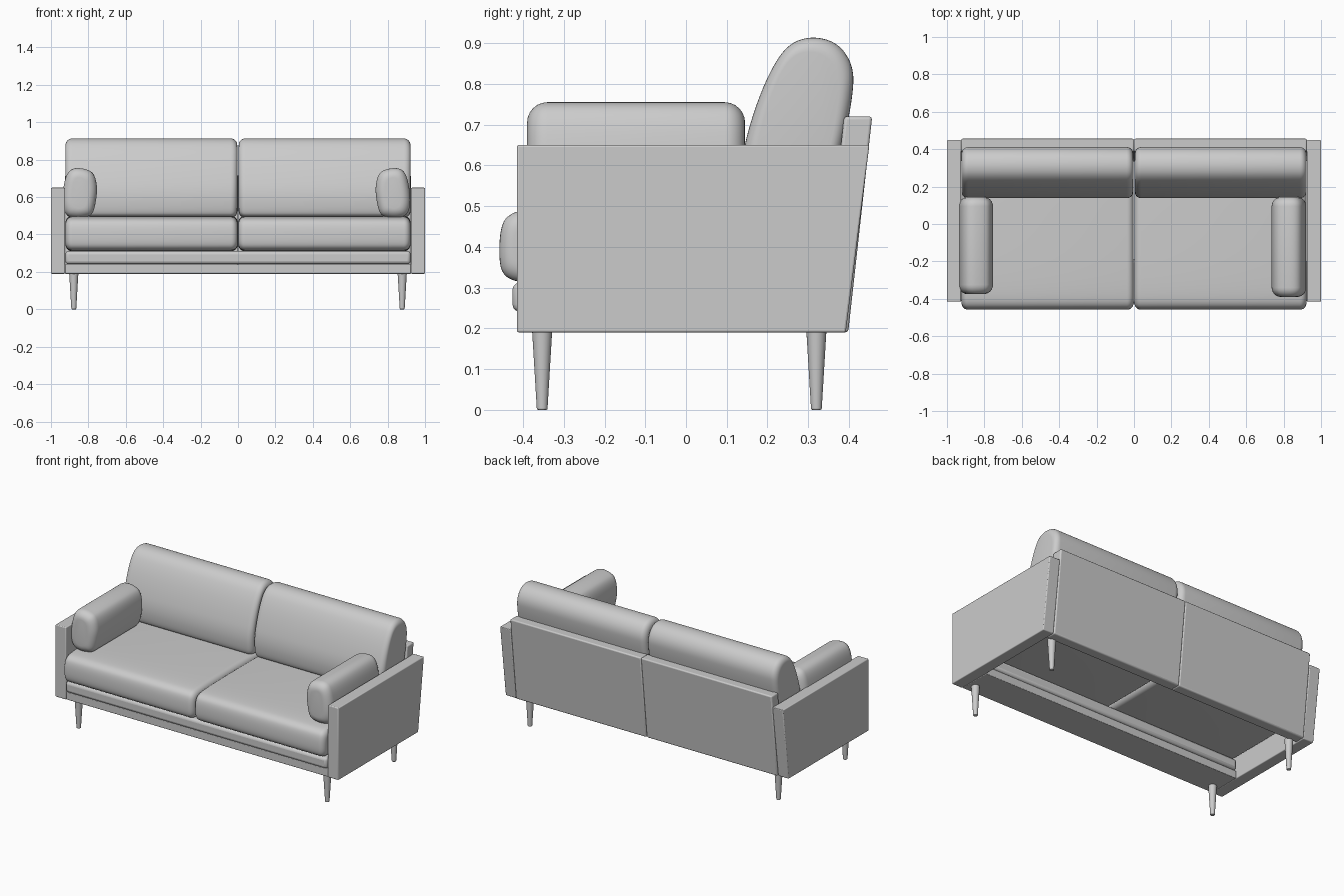
import bpy, bmesh, math

if "Cube" in bpy.data.objects:
    bpy.data.objects.remove(bpy.data.objects["Cube"])


def finish(name, bm, bevel=0.0, angle=40):
    bmesh.ops.recalc_face_normals(bm, faces=bm.faces)
    me = bpy.data.meshes.new(name)
    bm.to_mesh(me)
    bm.free()
    ob = bpy.data.objects.new(name, me)
    bpy.context.collection.objects.link(ob)
    if bevel:
        mod = ob.modifiers.new("soft_edges", 'BEVEL')
        mod.width, mod.segments = bevel, 3
    bpy.ops.object.select_all(action='DESELECT')
    ob.select_set(True)
    bpy.context.view_layer.objects.active = ob
    bpy.ops.object.shade_smooth_by_angle(angle=math.radians(angle))
    return ob


def soften(pts, rounds=3):
    """Corner cutting: turns a coarse closed outline into a smooth one."""
    for _ in range(rounds):
        out = []
        for (a, b), (c, d) in zip(pts, pts[1:] + pts[:1]):
            out += [(.75 * a + .25 * c, .75 * b + .25 * d),
                    (.25 * a + .75 * c, .25 * b + .75 * d)]
        pts = out
    return pts


def loft(name, pts, lo, hi, place, r=0.0, bevel=0.0, steps=6):
    """Sweep an outline from lo to hi, rounding both ends by r."""
    us, vs = [p[0] for p in pts], [p[1] for p in pts]
    cu, cv = (min(us) + max(us)) / 2, (min(vs) + max(vs)) / 2
    hu, hv = (max(us) - min(us)) / 2, (max(vs) - min(vs)) / 2
    ends = [(0, 0)]
    if r:
        ends = [(r * (1 - math.sin(t)), r * (1 - math.cos(t)))
                for t in (math.pi / 2 * (1 - i / steps) for i in range(steps + 1))]
    stations = [(lo + d, i) for d, i in ends] + [(hi - d, i) for d, i in reversed(ends)]
    bm = bmesh.new()
    rings = [[bm.verts.new(place(w, cu + (u - cu) * (1 - i / hu), cv + (v - cv) * (1 - i / hv)))
              for u, v in pts] for w, i in stations]
    n = len(pts)
    for a, b in zip(rings, rings[1:]):
        for k in range(n):
            bm.faces.new((a[k], a[(k + 1) % n], b[(k + 1) % n], b[k]))
    bm.faces.new(rings[0])
    bm.faces.new(rings[-1])
    return finish(name, bm, bevel)


def rect(y0, y1, z0, z1):
    return [(y0, z0), (y1, z0), (y1, z1), (y0, z1)]


def along_x(w, u, v):
    return (w, u, v)


# Outlines in (y, z)
arm = [(-.415, .19), (.392, .19), (.45, .65), (-.415, .65)]
back = [(.33, .19), (.398, .19), (.457, .72), (.388, .72)]
seat = soften([(-.40, .31), (-.445, .325), (-.459, .36), (-.457, .44), (-.44, .478), (-.39, .494),
               (-.2, .5), (.2, .5), (.33, .495), (.355, .46), (.355, .34), (.33, .31)])
back_pad = soften([(.16, .495), (.14, .52), (.136, .62), (.165, .73), (.205, .83), (.25, .898),
                   (.31, .918), (.375, .90), (.413, .84), (.408, .76), (.385, .65),
                   (.35, .53), (.32, .49), (.22, .488)])
# Outline in (x, z) of the right side pillow
bolster = soften([(.76, .505), (.742, .57), (.733, .65), (.75, .725), (.79, .75), (.86, .758),
                  (.90, .725), (.92, .63), (.922, .55), (.90, .50), (.85, .488), (.80, .492)])

for side, s in (("right", 1), ("left", -1)):
    def mirrored(w, u, v, s=s):
        return (s * w, u, v)

    loft(side + "_arm", arm, .925, 1.0, mirrored, bevel=.005)
    loft(side + "_back_panel", back, 0, .924, mirrored, bevel=.008)
    loft(side + "_seat_cushion", seat, .002, .922, mirrored, r=.035)
    loft(side + "_back_cushion", back_pad, .004, .922, mirrored, r=.035)

    # Side pillow resting against the arm
    shift = 0 if s > 0 else .018
    loft(side + "_side_pillow", bolster, -.39 if s > 0 else -.375, .145,
         lambda w, u, v, s=s, d=shift: (s * (u + d), w, v), r=.05)

    # Tapered legs
    for where, y in (("front", -.353), ("back", .32)):
        bm = bmesh.new()
        bmesh.ops.create_cone(bm, cap_ends=True, segments=24, radius1=.013,
                              radius2=.025, depth=.2)
        bmesh.ops.translate(bm, verts=bm.verts, vec=(s * .878, y, .1))
        finish(side + "_" + where + "_leg", bm, bevel=.003)

# Front rail and the padded strip above it
loft("front_rail", rect(-.412, -.2, .19, .24), -.925, .925, along_x, bevel=.004)
loft("padded_front_strip", rect(-.426, -.19, .241, .312), -.923, .923, along_x, bevel=.018)
